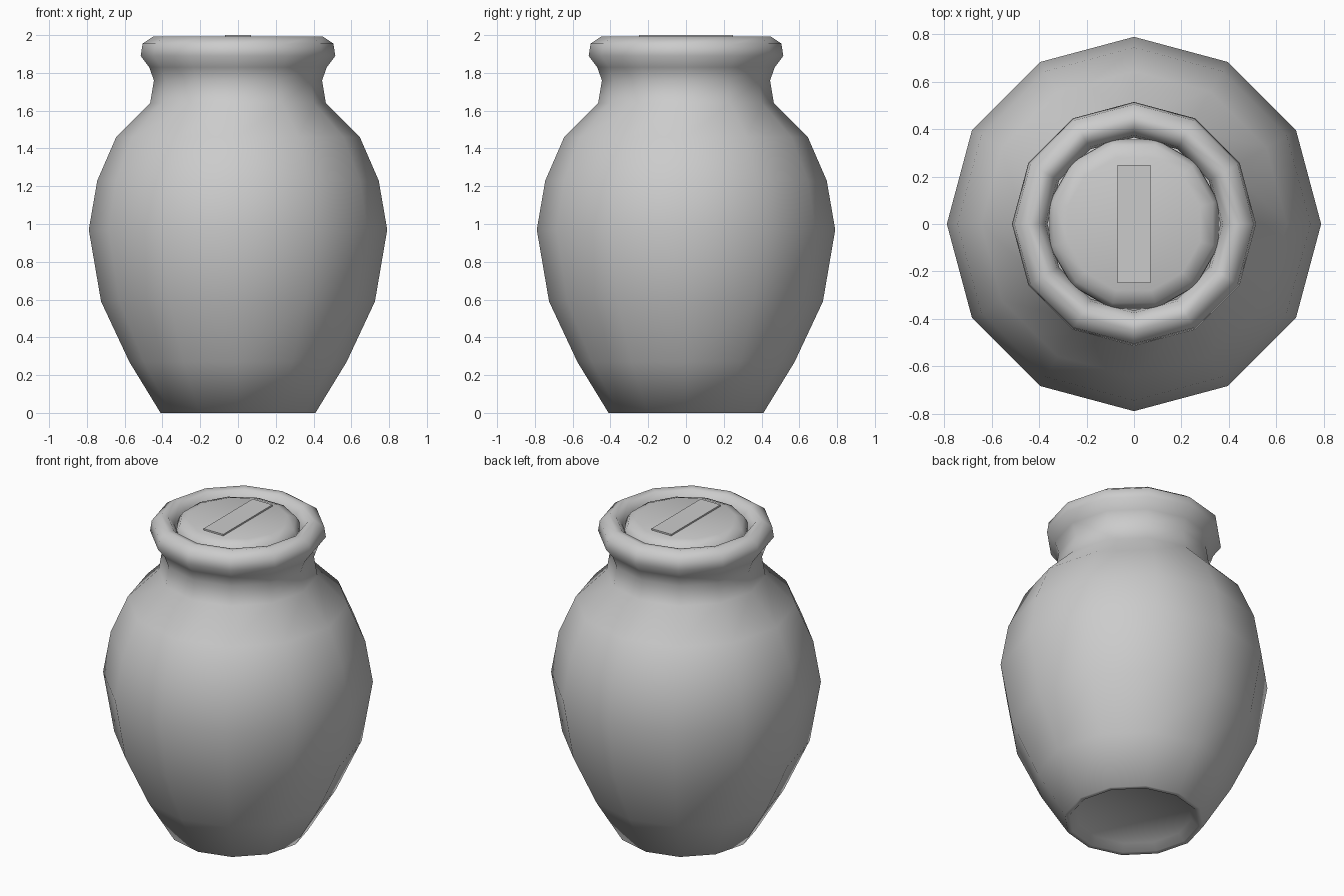
import bpy
import math

if "Cube" in bpy.data.objects:
    bpy.data.objects.remove(bpy.data.objects["Cube"])

SIDES = 12


def material(name, value):
    m = bpy.data.materials.new(name)
    m.diffuse_color = (value, value, value, 1)
    m.use_nodes = True
    m.node_tree.nodes["Principled BSDF"].inputs["Base Color"].default_value = m.diffuse_color
    return m


clay = material("grey clay", 0.6)


def add_object(name, verts, faces):
    mesh = bpy.data.meshes.new(name)
    mesh.from_pydata(verts, [], faces)
    mesh.materials.append(clay)
    obj = bpy.data.objects.new(name, mesh)
    bpy.context.collection.objects.link(obj)
    return obj


def lathe(name, profile, turn=0.0):
    """Revolve (radius, z) points; a zero radius end closes to a pole."""
    verts, rings = [], []
    for r, z in profile:
        if r == 0:
            rings.append([len(verts)] * SIDES)
            verts.append((0, 0, z))
            continue
        rings.append(list(range(len(verts), len(verts) + SIDES)))
        for i in range(SIDES):
            a = turn + math.tau * i / SIDES
            verts.append((r * math.cos(a), r * math.sin(a), z))
    faces = []
    for low, high in zip(rings, rings[1:]):
        for i in range(SIDES):
            j = (i + 1) % SIDES
            quad = [low[i], low[j], high[j], high[i]]
            faces.append(list(dict.fromkeys(quad)))
    obj = add_object(name, verts, faces)
    for p in obj.data.polygons:
        p.use_smooth = True
    return obj


# Jar body: hollowed foot, belly, neck, rolled rim and inner lip
lathe("jar_body", [
    (0, 0.05), (0.34, 0.04), (0.38, 0.0), (0.41, 0.0),
    (0.575, 0.27), (0.725, 0.59), (0.79, 0.97), (0.745, 1.23),
    (0.645, 1.46), (0.465, 1.64), (0.445, 1.76), (0.47, 1.83),
    (0.515, 1.89), (0.505, 1.955), (0.45, 1.992), (0.41, 1.985),
    (0.375, 1.94), (0.365, 1.88),
])

# Stopper sitting in the mouth, turned half a side
lathe("stopper", [
    (0.37, 1.88), (0.368, 1.93), (0.345, 1.97), (0.29, 1.99), (0, 1.99),
], math.pi / SIDES)

# Thin raised strip across the stopper
x, y, z0, z1 = 0.07, 0.25, 1.985, 2.0
corners = [(-x, -y), (x, -y), (x, y), (-x, y)]
add_object("stopper_strip",
           [(a, b, z0) for a, b in corners] + [(a, b, z1) for a, b in corners],
           [(3, 2, 1, 0), (4, 5, 6, 7)] +
           [(i, (i + 1) % 4, (i + 1) % 4 + 4, i + 4) for i in range(4)])
